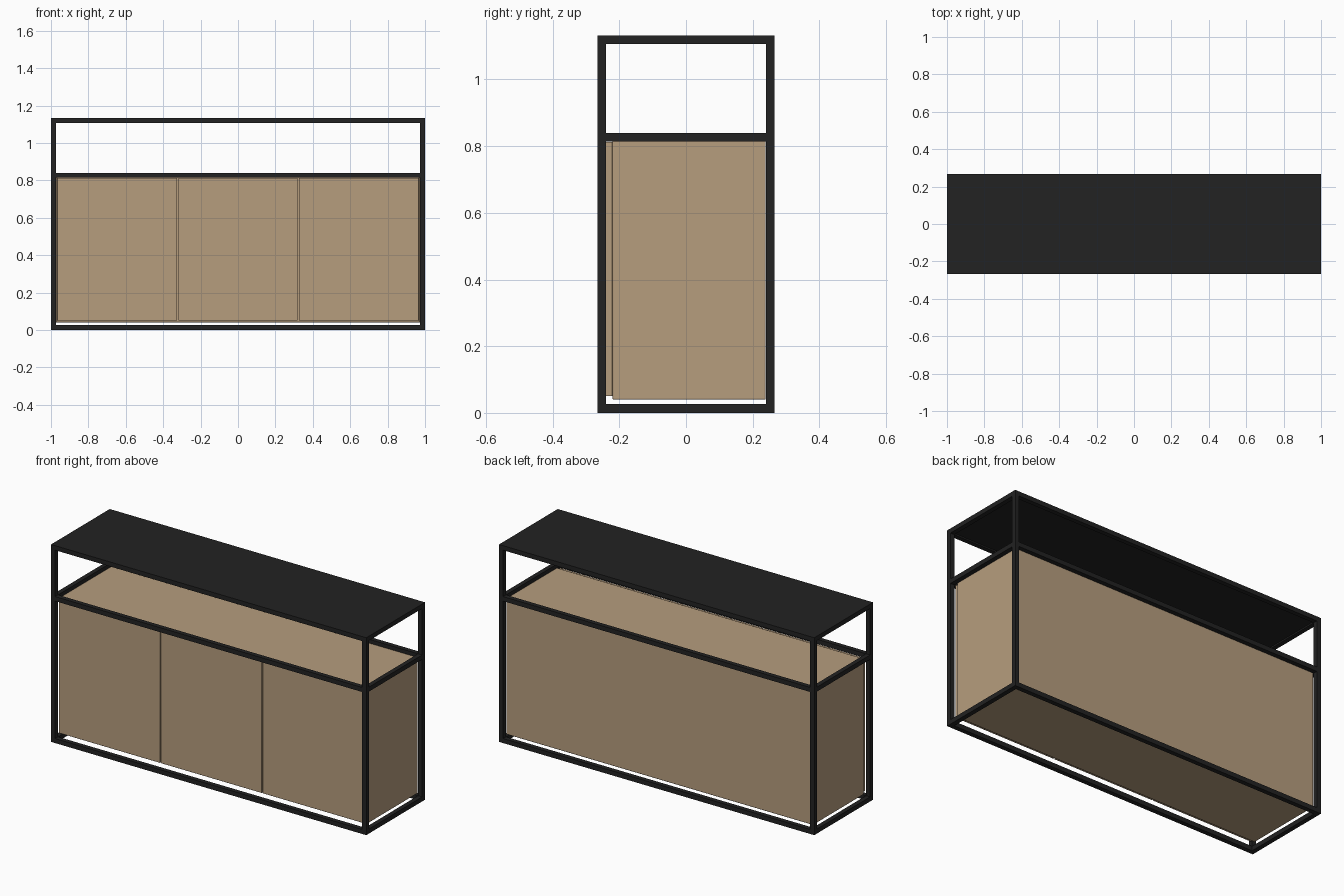
import bpy

if "Cube" in bpy.data.objects:
    bpy.data.objects.remove(bpy.data.objects["Cube"])

# Flat colours
def material(name, rgb):
    m = bpy.data.materials.new(name)
    m.diffuse_color = (*rgb, 1.0)
    m.use_nodes = True
    m.node_tree.nodes["Principled BSDF"].inputs["Base Color"].default_value = m.diffuse_color
    return m

BLACK = material("black_metal", (0.016, 0.016, 0.016))
WOOD = material("light_wood", (0.468, 0.337, 0.208))


# Box given by its extents on each axis
def box(name, xs, ys, zs, mat, bevel=0.0):
    bpy.ops.mesh.primitive_cube_add(size=1)
    ob = bpy.context.object
    ob.name = name
    lo, hi = zip(xs, ys, zs)
    for v in ob.data.vertices:
        v.co = [hi[i] if v.co[i] > 0 else lo[i] for i in range(3)]
    ob.data.materials.append(mat)
    if bevel:
        mod = ob.modifiers.new("soft_edges", 'BEVEL')
        mod.width = bevel
        mod.segments = 2
        bpy.ops.object.shade_smooth_by_angle()
    return ob


X, Y, H, T = 1.0, 0.266, 1.132, 0.026      # half width, half depth, height, bar

# Corner posts
for sx in (-1, 1):
    for sy in (-1, 1):
        box("corner_post", sorted((sx * X, sx * (X - T))),
            sorted((sy * Y, sy * (Y - T))), (0, H), BLACK)

# Rail rings: floor, cabinet top and frame top
for name, z in (("floor", 0), ("middle", 0.814), ("top", H - T)):
    for s in (-1, 1):
        box(name + "_long_rail", (-X + T, X - T),
            sorted((s * Y, s * (Y - T))), (z, z + T), BLACK)
        box(name + "_side_rail", sorted((s * X, s * (X - T))),
            (-Y + T, Y - T), (z, z + T), BLACK)

# Top panel set flush inside the upper rails
box("top_panel", (-X + T, X - T), (-Y + T, Y - T), (H - 0.018, H), BLACK)

# Cabinet body
box("cabinet_body", (-X + T + 0.001, X - T - 0.001), (-0.22, Y - T - 0.001),
    (0.04, 0.82), WOOD, 0.003)

# Three doors with narrow gaps
W, GAP = 0.967, 0.006
step = 2 * W / 3
for i in range(3):
    x0 = -W + i * step
    box("door", (x0 + (GAP / 2 if i > 0 else 0), x0 + step - (GAP / 2 if i < 2 else 0)),
        (-0.242, -0.2205), (0.05, 0.813), WOOD, 0.002)
